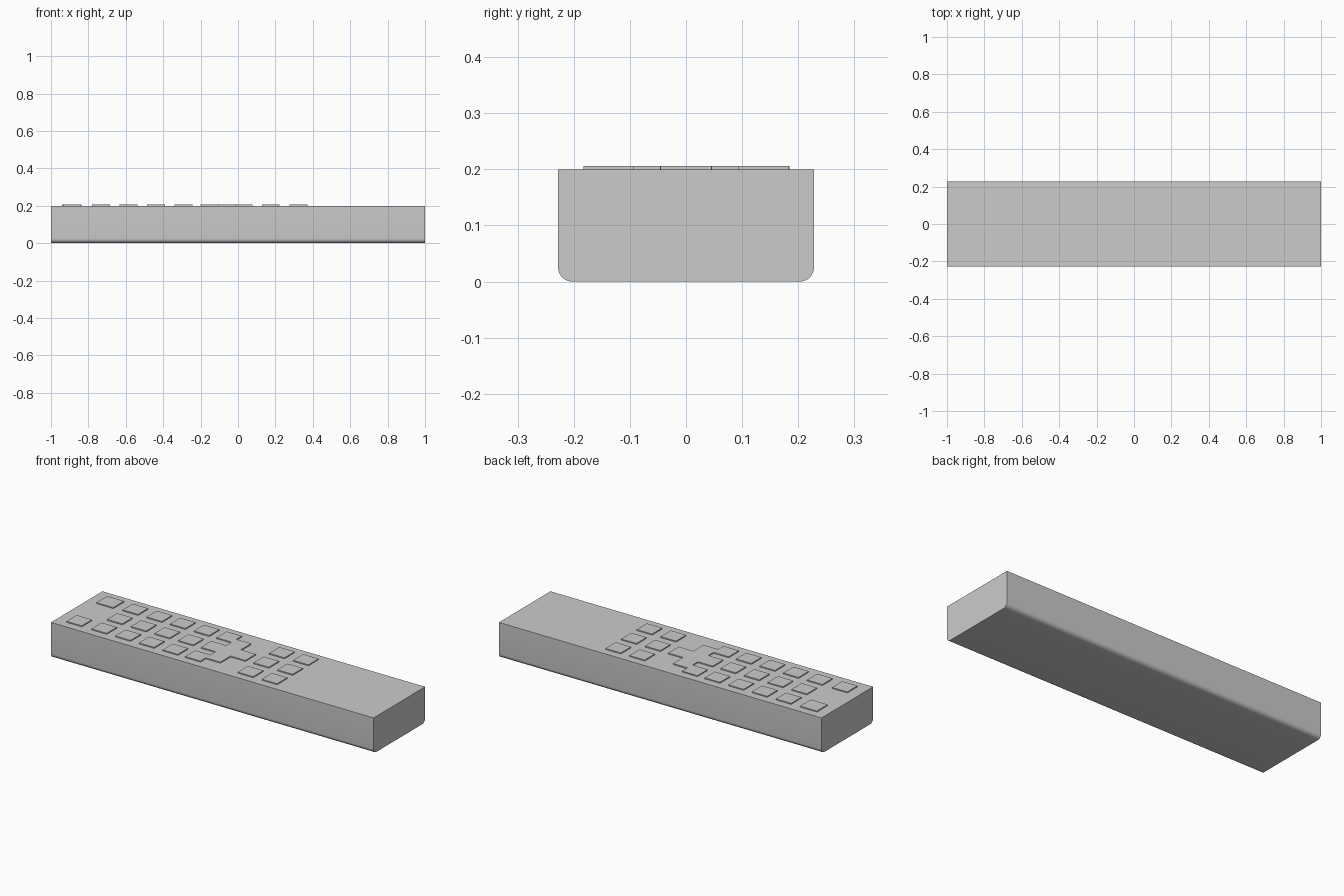
import bpy, bmesh, math

if "Cube" in bpy.data.objects:
    bpy.data.objects.remove(bpy.data.objects["Cube"])

TOP = 0.2
HALF_Y = 0.228


def prism(name, outline, to3d, direction):
    """Extrude a closed 2D outline into a solid."""
    bm = bmesh.new()
    face = bm.faces.new([bm.verts.new(to3d(p)) for p in outline])
    ext = bmesh.ops.extrude_face_region(bm, geom=[face])
    verts = [g for g in ext["geom"] if isinstance(g, bmesh.types.BMVert)]
    bmesh.ops.translate(bm, verts=verts, vec=direction)
    bmesh.ops.recalc_face_normals(bm, faces=bm.faces)
    mesh = bpy.data.meshes.new(name)
    bm.to_mesh(mesh)
    bm.free()
    obj = bpy.data.objects.new(name, mesh)
    bpy.context.collection.objects.link(obj)
    return obj


def raised(name, outline):
    return prism(name, outline, lambda p: (p[0], p[1], TOP - 0.002), (0, 0, 0.008))


def button(name, x, y, sx=0.095, sy=0.09):
    a, b = sx / 2, sy / 2
    return raised(name, [(x - a, y - b), (x + a, y - b), (x + a, y + b), (x - a, y + b)])


# Casing: long bar with the two lower long edges rounded
r, steps = 0.025, 8
arc = [(HALF_Y - r + r * math.sin(t), r - r * math.cos(t))
       for t in (math.pi / 2 * i / steps for i in range(steps + 1))]
profile = arc + [(HALF_Y, TOP), (-HALF_Y, TOP)] + [(-y, z) for y, z in reversed(arc)]
casing = prism("casing", profile, lambda p: (-1, p[0], p[1]), (2, 0, 0))
bpy.context.view_layer.objects.active = casing
casing.select_set(True)
bpy.ops.object.shade_smooth_by_angle(angle=math.radians(30))

# Top row: small key and larger power key
button("input_button", -0.888, -0.137)
button("power_button", -0.888, 0.137, 0.105, 0.095)

# Keypad rows above and below the direction pad
columns = (-0.138, 0.0, 0.139)
for i, x in enumerate((-0.733, -0.585, -0.439, -0.292, 0.175, 0.323)):
    for j, y in enumerate(columns):
        button(f"key_{i}_{j}", x, y)

# Keys beside the direction pad
for side, y in (("near", columns[0]), ("far", columns[2])):
    button(f"side_key_{side}", -0.152, y)

# Cross-shaped direction pad
cx, lx, ly, w = -0.06, 0.138, 0.136, 0.046
quarter = [(lx, w), (w, w), (w, ly)]
cross = []
for sx, sy in ((1, 1), (-1, 1), (-1, -1), (1, -1)):
    pts = quarter if sx * sy > 0 else quarter[::-1]
    cross += [(cx + sx * x, sy * y) for x, y in pts]
raised("direction_pad", cross)
